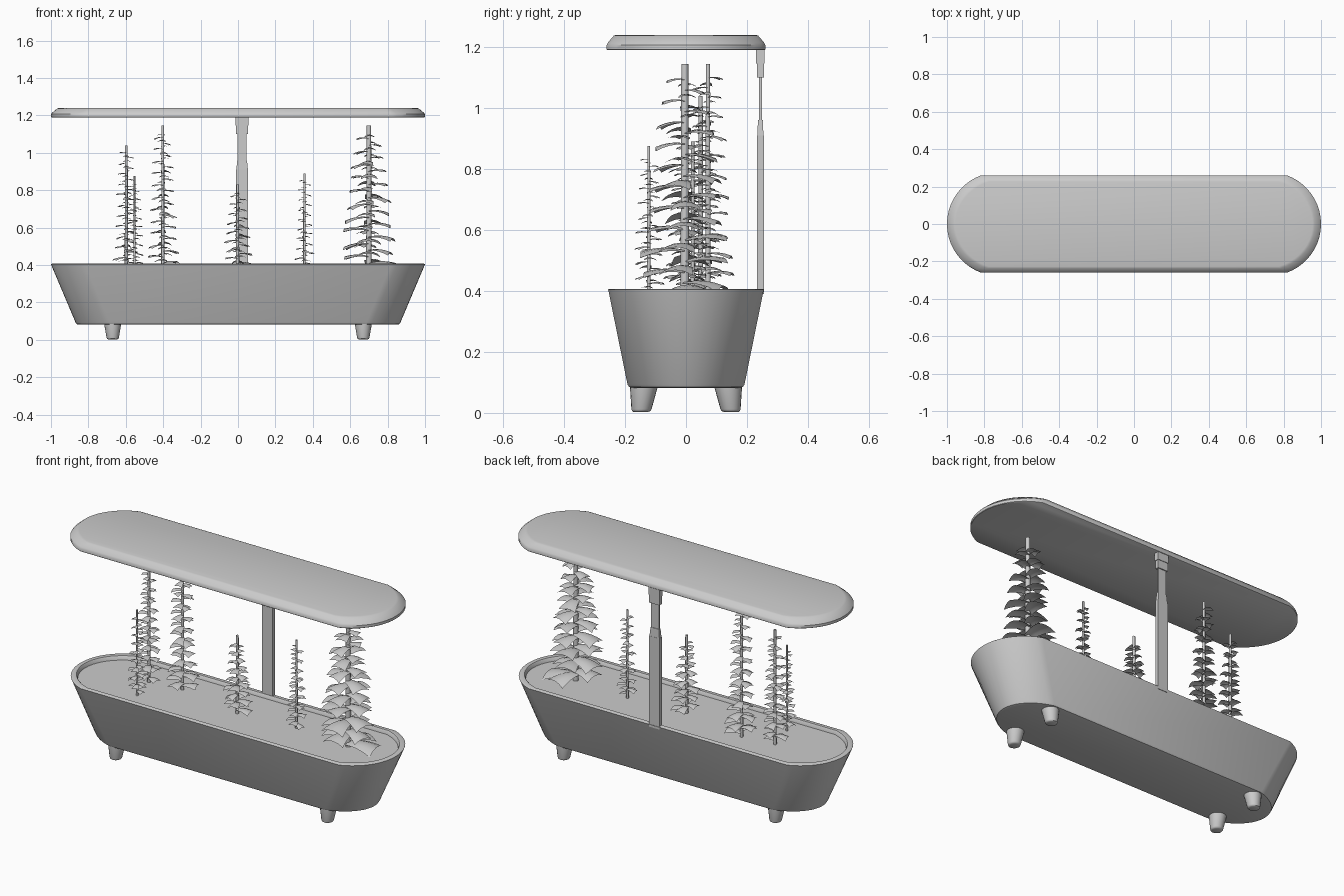
import bpy, math, random
from mathutils import Matrix, Vector

if "Cube" in bpy.data.objects:
    bpy.data.objects.remove(bpy.data.objects["Cube"])

random.seed(4)
TM = math.radians(70)


def make(name, verts, faces, smooth=None):
    me = bpy.data.meshes.new(name)
    me.from_pydata(verts, [], faces)
    me.update()
    ob = bpy.data.objects.new(name, me)
    bpy.context.collection.objects.link(ob)
    if smooth:
        bpy.ops.object.select_all(action='DESELECT')
        ob.select_set(True)
        bpy.context.view_layer.objects.active = ob
        bpy.ops.object.shade_smooth_by_angle(angle=math.radians(smooth))
    return ob


def capsule(hx, hy, z, n=20):
    # long outline with straight sides and arched ends
    r = 0.26 / math.sin(TM)
    half = []
    for i in range(n + 1):
        t = -TM + 2 * TM * i / n
        half.append((hx - r * (1 - math.cos(t)), hy * math.sin(t) / math.sin(TM), z))
    return half + [(-x, -y, z) for x, y, z in half]


def circle(center, r, n=20):
    return [(center[0] + r * math.cos(2 * math.pi * i / n),
             center[1] + r * math.sin(2 * math.pi * i / n), center[2]) for i in range(n)]


def rect(cx, cy, hx, hy, z):
    return [(cx + a * hx, cy + b * hy, z) for a, b in ((-1, -1), (1, -1), (1, 1), (-1, 1))]


def loft(name, rings, smooth=None, top=True):
    n = len(rings[0])
    verts = [v for ring in rings for v in ring]
    faces = [tuple(reversed(range(n)))]
    for k in range(len(rings) - 1):
        a, b = k * n, (k + 1) * n
        faces += [(a + i, a + (i + 1) % n, b + (i + 1) % n, b + i) for i in range(n)]
    if top:
        faces.append(tuple(range((len(rings) - 1) * n, len(rings) * n)))
    return make(name, verts, faces, smooth)


# planter trough with thin rim
loft("planter", [capsule(*p) for p in (
    (.855, .178, .082), (.864, .187, .085), (.869, .192, .094),
    (.998, .254, .399), (.999, .256, .404), (.995, .252, .407),
    (.973, .232, .407), (.970, .229, .403), (.966, .226, .382))], 40, top=False)

# soil surface
soil = capsule(.967, .227, .385)
make("soil", soil, [tuple(range(len(soil)))])

# lamp hood
loft("lamp_hood", [capsule(*p) for p in (
    (.998, .258, 1.190), (1.0, .26, 1.192), (1.0, .26, 1.207),
    (.993, .256, 1.215), (.967, .237, 1.237), (.955, .228, 1.240))], 40)

# feet, slightly splayed
for sx in (-1, 1):
    for sy in (-1, 1):
        foot = [(.142 + .006, 0.024, .003), (.147, .030, .006), (.146, .033, .012),
                (.138, .046, .088)]
        loft("foot", [circle((sx * .67, sy * y, z), r) for y, r, z in foot], 40)

# telescopic support post
for name, hx, hy, z0, z1 in (("post_lower", .032, .011, .39, .91),
                             ("post_upper", .024, .005, .96, 1.10),
                             ("post_collar", .032, .011, 1.10, 1.146),
                             ("post_bracket", .035, .014, 1.146, 1.195)):
    loft(name, [rect(.022, .244, hx, hy, z0), rect(.022, .244, hx, hy, z1)])
loft("post_joint", [rect(.022, .244, .031, .010, .91), rect(.022, .244, .026, .008, .96)])


def leaf(root, angle, length, verts, faces):
    # arched plate, widening outward and drooping at the tip
    rot = Matrix.Rotation(angle, 4, 'Z') @ Matrix.Rotation(random.uniform(-.15, .12), 4, 'Y')
    base = len(verts)
    nu, nv = 4, 4
    for i in range(nu + 1):
        u = i / nu
        w = length * (.22 + .26 * u)
        for j in range(nv + 1):
            v = 2 * j / nv - 1
            p = Vector((u * length, v * w,
                        length * (.25 * u - .3 * u * u - .14 * v * v * (.3 + .7 * u))))
            verts.append(tuple(rot @ p + root))
    for i in range(nu):
        for j in range(nv):
            a = base + i * (nv + 1) + j
            faces.append((a, a + nv + 1, a + nv + 2, a + 1))


# plants: x, y, top, stem radius, lowest leaf length, highest leaf length, leaf pitch
for k, (x, y, top, r, l0, l1, pitch) in enumerate((
        (-.597, .048, 1.04, .009, .068, .036, .014),
        (-.553, -.122, .875, .006, .046, .028, .012),
        (-.402, .072, 1.145, .009, .080, .044, .016),
        (-.002, -.003, .83, .009, .076, .036, .012),
        (.355, .022, .89, .007, .050, .030, .013),
        (.700, -.004, 1.145, .015, .150, .065, .0175))):
    loft(f"stem_{k + 1}", [circle((x, y, .38), r, 10), circle((x, y, top), r * .8, 10)], 40)
    verts, faces = [], []
    count = int((top - .02 - .415) / pitch)
    for i in range(count):
        t = i / count
        leaf(Vector((x, y, .412 + i * pitch)), i * math.pi / 2 * (1 if k % 2 else -1)
             + random.uniform(-.35, .35), (l0 + (l1 - l0) * t) * random.uniform(.85, 1.08),
             verts, faces)
    make(f"leaves_{k + 1}", verts, faces, 40)
